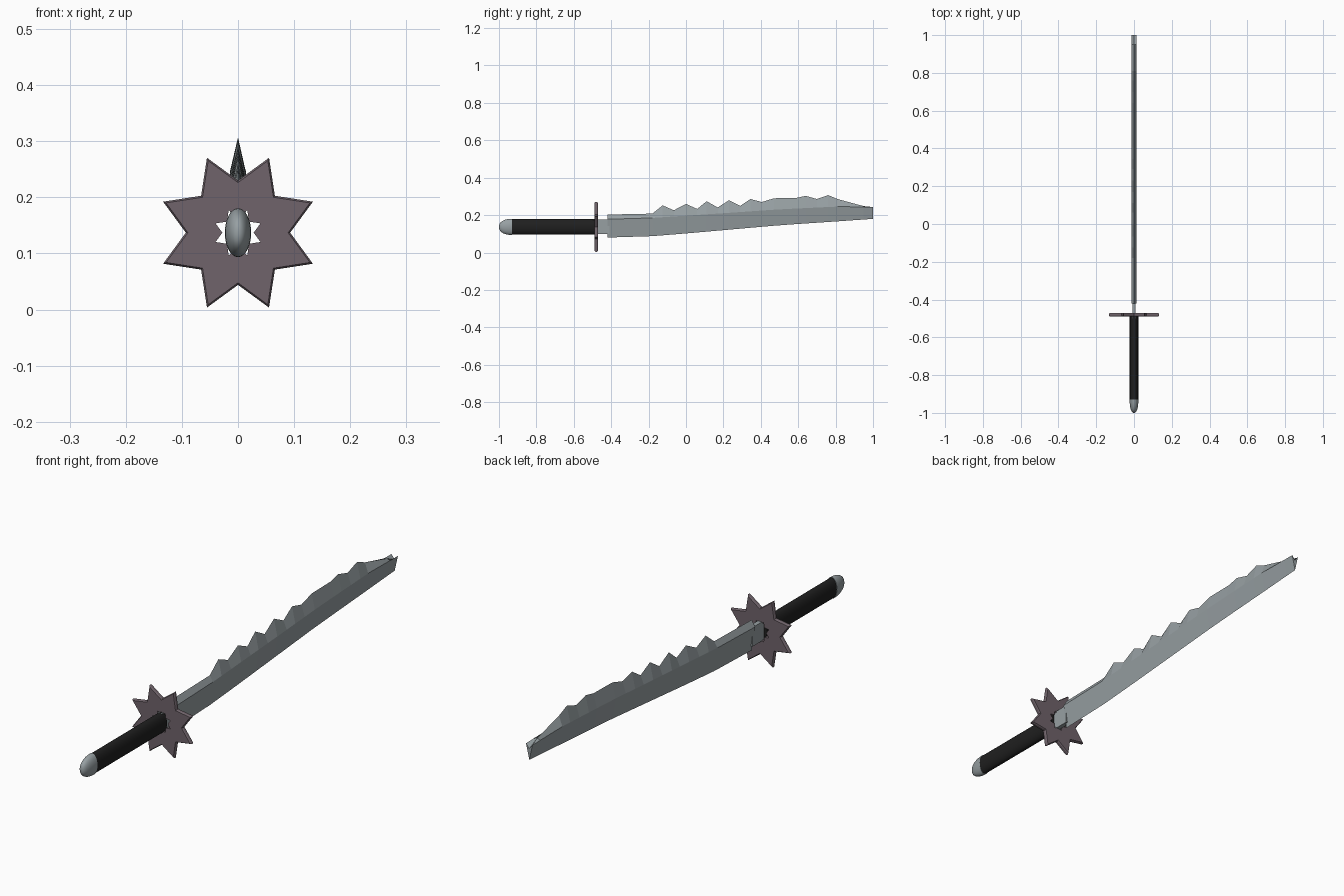
import bpy, bmesh, math

if "Cube" in bpy.data.objects:
    bpy.data.objects.remove(bpy.data.objects["Cube"], do_unlink=True)

AXIS_Z = 0.137  # height of the handle axis


def material(name, colour):
    m = bpy.data.materials.new(name)
    m.use_nodes = True
    m.diffuse_color = (*colour, 1)
    m.node_tree.nodes["Principled BSDF"].inputs["Base Color"].default_value = (*colour, 1)
    return m


steel = material("steel", (0.31, 0.35, 0.365))
black = material("black_grip", (0.014, 0.014, 0.014))
mauve = material("mauve_metal", (0.16, 0.125, 0.145))


def finish(name, bm, mat, smooth=False):
    bmesh.ops.recalc_face_normals(bm, faces=bm.faces)
    mesh = bpy.data.meshes.new(name)
    bm.to_mesh(mesh)
    bm.free()
    mesh.materials.append(mat)
    ob = bpy.data.objects.new(name, mesh)
    bpy.context.collection.objects.link(ob)
    if smooth:
        bpy.ops.object.select_all(action="DESELECT")
        ob.select_set(True)
        bpy.context.view_layer.objects.active = ob
        bpy.ops.object.shade_smooth_by_angle(angle=math.radians(40))
    return ob


def loft(name, rings, mat, smooth=False):
    """Skin a run of matching closed rings and cap both ends."""
    bm = bmesh.new()
    loops = [[bm.verts.new(p) for p in ring] for ring in rings]
    n = len(loops[0])
    for a, b in zip(loops, loops[1:]):
        for i in range(n):
            j = (i + 1) % n
            bm.faces.new((a[i], a[j], b[j], b[i]))
    bm.faces.new(loops[0])
    bm.faces.new(loops[-1])
    return finish(name, bm, mat, smooth)


def oval(y, rx, rz, n=32):
    turns = [2 * math.pi * i / n for i in range(n)]
    return [(rx * math.cos(t), y, AXIS_Z + rz * math.sin(t)) for t in turns]


def interpolate(points, y):
    for (y0, z0), (y1, z1) in zip(points, points[1:]):
        if y <= y1:
            return z0 + (z1 - z0) * (y - y0) / (y1 - y0)
    return points[-1][1]


# Blade: sharp lower edge, wide shoulder line, saw-toothed spine
edge = [(-0.42, 0.08), (-0.2, 0.086), (0, 0.102), (0.5, 0.146), (0.8, 0.166), (1, 0.18)]
shoulder = [(-0.42, 0.178), (-0.18, 0.185), (0.2, 0.21), (0.5, 0.231), (0.82, 0.246), (1, 0.243)]
spine = [(-0.42, 0.203), (-0.18, 0.208), (-0.125, 0.252), (-0.065, 0.226), (0, 0.26),
         (0.06, 0.233), (0.11, 0.274), (0.17, 0.241), (0.23, 0.28), (0.29, 0.25),
         (0.345, 0.286), (0.405, 0.27), (0.47, 0.29), (0.59, 0.292), (0.64, 0.303),
         (0.70, 0.286), (0.76, 0.307), (0.81, 0.286), (0.95, 0.248), (1, 0.225)]
half = 0.0145
rings = []
for y, top in spine:
    mid = interpolate(shoulder, y)
    rings.append([(0, y, interpolate(edge, y)), (half, y, mid), (0, y, top), (-half, y, mid)])
loft("blade", rings, steel)

# Narrow tang joining blade and handle
tang = [(-0.009, 0.1), (0.009, 0.1), (0.009, 0.177), (-0.009, 0.177)]
loft("tang", [[(x, y, z) for x, z in tang] for y in (-0.5, -0.41)], steel)

# Grip and domed pommel
loft("grip", [oval(y, 0.0225, 0.041) for y in (-0.935, -0.485)], black, True)
dome = []
for i in range(9):
    t = math.radians(86) * i / 8
    s = math.cos(t) ** 0.8
    dome.append(oval(-0.93 - 0.07 * math.sin(t), 0.0235 * s, 0.0435 * s))
loft("pommel", dome, steel, True)


# Eight-pointed guard with a star-shaped opening and softened rims
def star(y, scale):
    pts = []
    for i in range(16):
        t = math.radians(22.5 * i)
        r = (0.1445 if i % 2 else 0.093) * scale
        pts.append((r * math.cos(t), y, AXIS_Z + r * math.sin(t)))
    return pts


bm = bmesh.new()
section = [(-0.489, 0.3), (-0.489, 0.96), (-0.484, 1), (-0.476, 1), (-0.471, 0.96), (-0.471, 0.3)]
loops = [[bm.verts.new(p) for p in star(y, s)] for y, s in section]
for a, b in zip(loops, loops[1:] + loops[:1]):
    for i in range(16):
        j = (i + 1) % 16
        bm.faces.new((a[i], a[j], b[j], b[i]))
finish("star_guard", bm, mauve)
